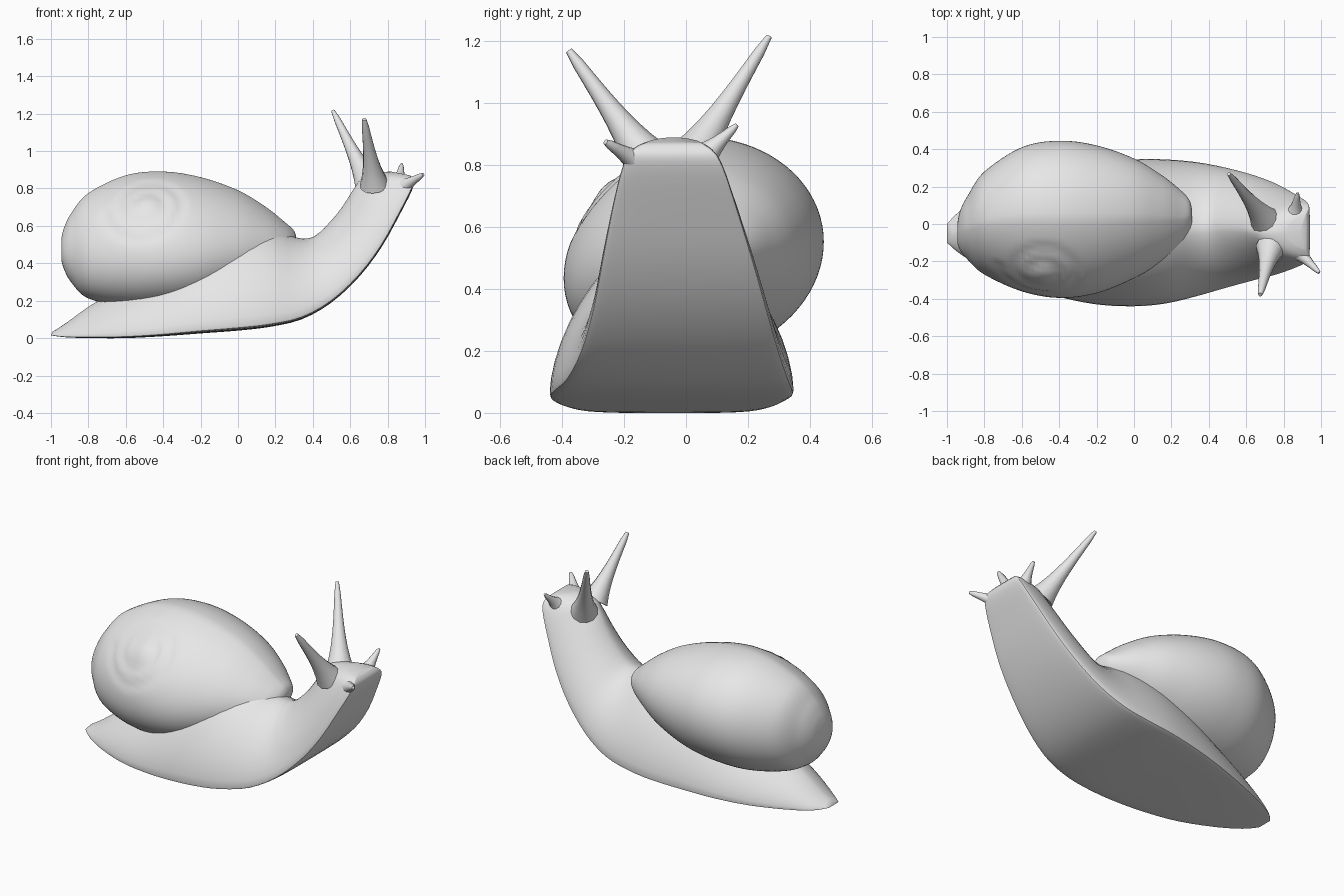
import bpy
import bmesh
import math
from mathutils import Vector

cube = bpy.data.objects.get("Cube")
if cube:
    bpy.data.objects.remove(cube, do_unlink=True)

# One plain grey for the whole animal
grey = bpy.data.materials.new("plain_grey")
grey.use_nodes = True
grey.diffuse_color = (0.8, 0.8, 0.8, 1)
grey.node_tree.nodes["Principled BSDF"].inputs["Base Color"].default_value = (0.8, 0.8, 0.8, 1)


def smooth_rows(rows, steps):
    """Catmull-Rom interpolation between rows of numbers."""
    result = []
    last = len(rows) - 1
    for i in range(last):
        quad = [rows[max(i - 1, 0)], rows[i], rows[i + 1], rows[min(i + 2, last)]]
        for s in range(steps):
            t = s / steps
            result.append([
                0.5 * (2 * b + (c - a) * t + (2 * a - 5 * b + 4 * c - d) * t ** 2
                       + (3 * b - a - 3 * c + d) * t ** 3)
                for a, b, c, d in zip(*quad)])
    result.append(list(rows[-1]))
    return result


def loft(name, rings, angle=50):
    """Skin a list of point rings and close both ends with a fan."""
    bm = bmesh.new()
    loops = [[bm.verts.new(p) for p in ring] for ring in rings]
    n = len(loops[0])
    for a, b in zip(loops, loops[1:]):
        for i in range(n):
            j = (i + 1) % n
            bm.faces.new((a[i], a[j], b[j], b[i]))
    for loop in (loops[0], loops[-1]):
        centre = bm.verts.new(sum((v.co for v in loop), Vector()) / n)
        for i in range(n):
            bm.faces.new((loop[i], loop[(i + 1) % n], centre))
    bmesh.ops.recalc_face_normals(bm, faces=bm.faces)
    mesh = bpy.data.meshes.new(name)
    bm.to_mesh(mesh)
    bm.free()
    mesh.materials.append(grey)
    obj = bpy.data.objects.new(name, mesh)
    bpy.context.collection.objects.link(obj)
    bpy.ops.object.select_all(action="DESELECT")
    obj.select_set(True)
    bpy.context.view_layer.objects.active = obj
    bpy.ops.object.shade_smooth_by_angle(angle=math.radians(angle))
    return obj


def power(value, exponent):
    return math.copysign(abs(value) ** exponent, value)


# Body: sole x, sole z, back x, back z, right edge y, left edge y
body_rows = [
    (-1.0, .015, -.99, .035, -.1, 0),
    (-.93, .005, -.92, .08, -.16, .07),
    (-.8, 0, -.78, .18, -.24, .14),
    (-.6, 0, -.6, .28, -.33, .22),
    (-.4, .01, -.4, .39, -.39, .28),
    (-.2, .025, -.2, .52, -.43, .32),
    (0, .04, 0, .59, -.44, .345),
    (.17, .06, .17, .585, -.425, .345),
    (.34, .1, .3, .54, -.385, .33),
    (.5, .19, .4, .54, -.34, .3),
    (.65, .33, .5, .63, -.3, .26),
    (.77, .49, .57, .72, -.27, .215),
    (.87, .67, .62, .8, -.235, .16),
    (.93, .79, .67, .86, -.205, .12),
    (.94, .84, .75, .885, -.18, .09),
    (.92, .87, .82, .89, -.13, .05),
]


def body_ring(row, n=48):
    sx, sz, bx, bz, right, left = row
    ring = []
    for i in range(n):
        a = math.tau * i / n
        c, s = math.cos(a), math.sin(a)
        # sloping sides and narrow back above the rim, flat sole below it
        if s >= 0:
            u, t = power(c, 1.22), 0.05 + 0.95 * s ** 1.22
        else:
            u, t = c, 0.05 - 0.05 * abs(s) ** 0.4
        y = (left + right) / 2 + u * (left - right) / 2
        ring.append(Vector((sx + (bx - sx) * t, y, sz + (bz - sz) * t)))
    return ring


loft("body", [body_ring(r) for r in smooth_rows(body_rows, 3)])

# Shell: x, right y, left y, underside z, top z
shell_rows = [
    (-.945, -.1, .0, .42, .53),
    (-.93, -.14, .07, .37, .59),
    (-.89, -.19, .15, .3, .67),
    (-.8, -.27, .28, .22, .775),
    (-.6, -.36, .41, .18, .87),
    (-.4, -.395, .445, .18, .89),
    (-.2, -.37, .42, .21, .86),
    (0, -.29, .35, .28, .79),
    (.15, -.2, .26, .36, .7),
    (.25, -.12, .18, .42, .62),
    (.295, -.05, .13, .47, .58),
    (.31, .0, .08, .5, .55),
]
apex = Vector((-.49, -.24, .7))
axis = Vector((-.1, -.75, .65)).normalized()
side = axis.cross(Vector((0, 0, 1))).normalized()
up = side.cross(axis)


def whorl(p):
    """Press a spiral seam around the apex and raise the spire a little."""
    d = p - apex
    if d.dot(axis) < -0.25:
        return p
    x, y = d.dot(side), d.dot(up)
    r = math.hypot(x, y)
    turn = (math.atan2(y, x) / math.tau) % 1
    depth = 0.012 * math.exp(-(r / 0.06) ** 2)
    for k in range(2):
        seam = 0.06 + 0.085 * (turn + k)
        depth -= 0.01 * math.exp(-((r - seam) / 0.022) ** 2)
    return p + axis * depth


def shell_ring(row, n=80):
    x, right, left, low, high = row
    ring = []
    for i in range(n):
        a = math.tau * i / n
        dy = math.cos(a) * (left - right) / 2
        # the right flank sags lower than the left
        lean = 0.04 if dy > 0 else 0.24
        z = (low + high) / 2 + math.sin(a) * (high - low) / 2 + lean * dy
        ring.append(whorl(Vector((x, (left + right) / 2 + dy, z))))
    return ring


loft("shell", [shell_ring(r) for r in smooth_rows(shell_rows, 8)], 70)


# Stalks: tapered tubes with a flared root
def stalk(name, root, tip, thick, thin):
    root, tip = Vector(root), Vector(tip)
    along = tip - root
    u = along.orthogonal().normalized()
    v = along.normalized().cross(u)
    rings = []
    for i in range(9):
        t = i / 8
        r = thin + (thick - thin) * (0.5 * (1 - t) + 0.5 * (1 - t) ** 4)
        if i == 8:
            r *= 0.7
        rings.append([root + along * t + r * (u * math.cos(a) + v * math.sin(a))
                      for a in (math.tau * k / 12 for k in range(12))])
    loft(name, rings)


stalk("right_eye_stalk", (.73, -.13, .82), (.675, -.378, 1.17), .08, .016)
stalk("left_eye_stalk", (.7, .02, .82), (.508, .268, 1.215), .08, .014)
stalk("right_feeler", (.87, -.14, .8), (.99, -.26, .875), .06, .012)
stalk("left_feeler", (.86, .05, .82), (.875, .165, .93), .06, .01)
